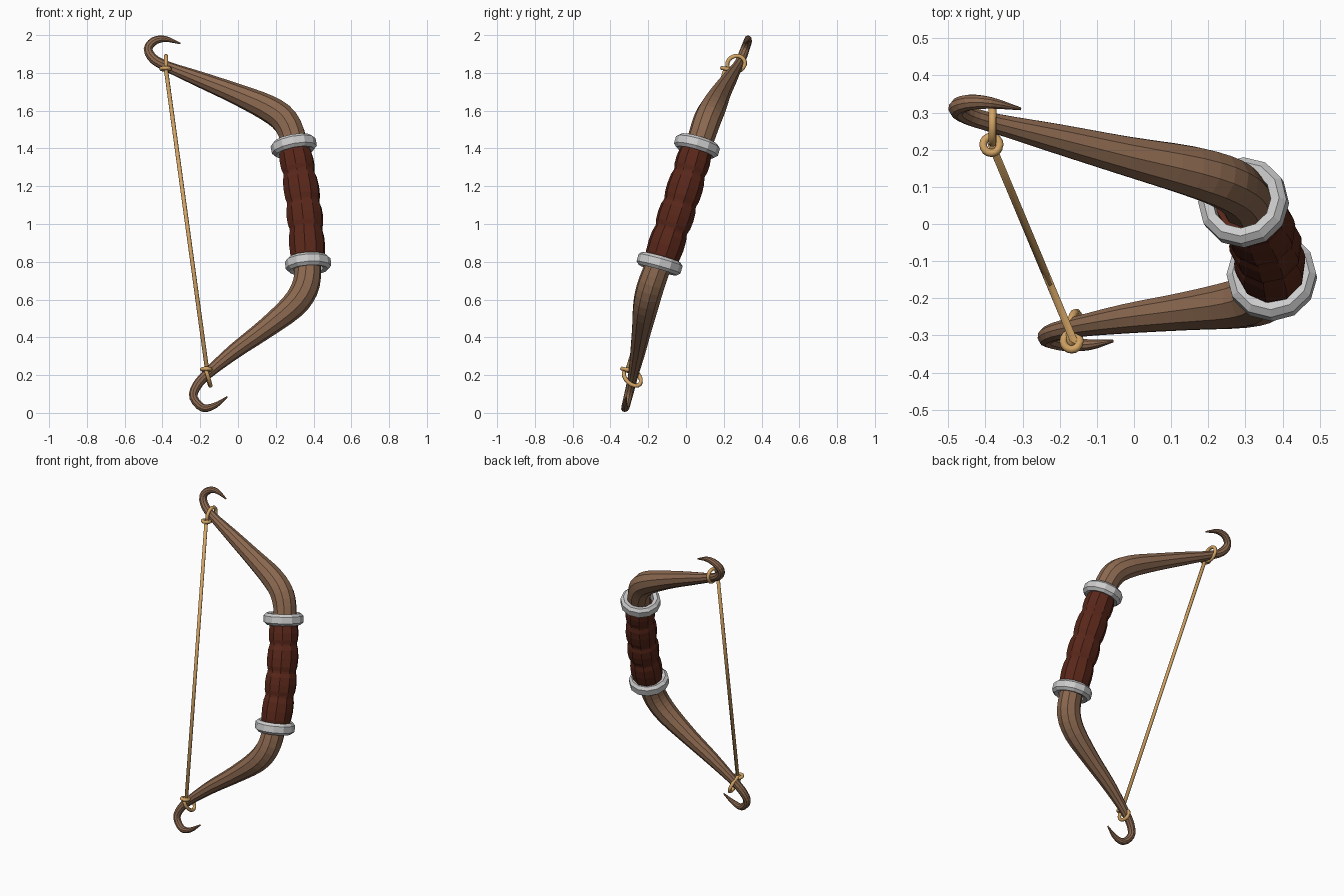
import bpy, bmesh, math
from mathutils import Vector

if "Cube" in bpy.data.objects:
    bpy.data.objects.remove(bpy.data.objects["Cube"])


def material(name, rgb):
    m = bpy.data.materials.new(name)
    m.diffuse_color = (*rgb, 1)
    m.use_nodes = True
    m.node_tree.nodes["Principled BSDF"].inputs["Base Color"].default_value = m.diffuse_color
    return m


wood = material("wood", (0.26, 0.14, 0.08))
leather = material("leather", (0.10, 0.02, 0.01))
rope = material("rope", (0.65, 0.37, 0.13))


def smooth_path(keys, steps):
    """Catmull-Rom through (x, y, z, radius) keys."""
    k = [Vector(p) for p in keys]
    k = [2 * k[0] - k[1]] + k + [2 * k[-1] - k[-2]]
    out = []
    for i in range(1, len(k) - 2):
        a, b, c, d = k[i - 1:i + 3]
        for s in range(steps):
            t = s / steps
            out.append(0.5 * (2 * b + (c - a) * t + (2 * a - 5 * b + 4 * c - d) * t * t
                              + (3 * b - a - 3 * c + d) * t ** 3))
    return out + [k[-2]]


def finish(name, bm, mat, smooth=False):
    bmesh.ops.recalc_face_normals(bm, faces=bm.faces)
    me = bpy.data.meshes.new(name)
    bm.to_mesh(me)
    bm.free()
    for p in me.polygons:
        p.use_smooth = smooth
    if mat:
        me.materials.append(mat)
    ob = bpy.data.objects.new(name, me)
    bpy.context.collection.objects.link(ob)
    return ob


def tube(name, path, sides, mat, closed=False, smooth=False):
    """Sweep a polygon along (x, y, z, radius) points."""
    bm = bmesh.new()
    pts = [Vector(p[:3]) for p in path]
    n = len(pts)
    rings, ref = [], None
    for i, p in enumerate(pts):
        if closed:
            t = pts[(i + 1) % n] - pts[i - 1]
        else:
            t = pts[min(i + 1, n - 1)] - pts[max(i - 1, 0)]
        t.normalize()
        if ref is None:
            ref = t.orthogonal()
        ref = (ref - t * ref.dot(t)).normalized()
        side = t.cross(ref)
        rings.append([bm.verts.new(p + path[i][3] * (ref * math.cos(a) + side * math.sin(a)))
                      for a in (2 * math.pi * j / sides for j in range(sides))])
    for i in range(n if closed else n - 1):
        a, b = rings[i], rings[(i + 1) % n]
        for j in range(sides):
            q = (j + 1) % sides
            bm.faces.new((a[j], a[q], b[q], b[j]))
    if not closed:
        bm.faces.new(rings[0])
        bm.faces.new(rings[-1])
    return finish(name, bm, mat, smooth)


def loop(name, centre, u, v, r=0.011, n=16):
    """Closed elliptical rope loop."""
    c, u, v = Vector(centre), Vector(u), Vector(v)
    path = [(*(c + u * math.cos(a) + v * math.sin(a)), r)
            for a in (2 * math.pi * i / n for i in range(n))]
    return tube(name, path, 8, rope, closed=True, smooth=True)


def collar(name, centre, axis):
    """Hollow metal ring with chamfered rims."""
    bm = bmesh.new()
    profile = [(0.080, -0.030), (0.104, -0.036), (0.121, -0.020),
               (0.121, 0.020), (0.104, 0.036), (0.080, 0.030)]
    vs = [bm.verts.new((r, 0, z)) for r, z in profile]
    es = [bm.edges.new((vs[i], vs[(i + 1) % len(vs)])) for i in range(len(vs))]
    bmesh.ops.spin(bm, geom=vs + es, cent=(0, 0, 0), axis=(0, 0, 1),
                   angle=2 * math.pi, steps=12)
    bmesh.ops.remove_doubles(bm, verts=bm.verts, dist=1e-4)
    m = Vector((0, 0, 1)).rotation_difference(Vector(axis)).to_matrix()
    for v in bm.verts:
        v.co = m @ v.co + Vector(centre)
    return finish(name, bm, None)


# Horn-like limbs ending in hooks
upper = [(0.315, 0.02, 1.30, 0.070), (0.295, 0.075, 1.44, 0.071), (0.25, 0.11, 1.545, 0.074),
         (0.155, 0.142, 1.615, 0.070), (-0.02, 0.183, 1.693, 0.055), (-0.20, 0.228, 1.765, 0.042),
         (-0.37, 0.270, 1.832, 0.028), (-0.445, 0.292, 1.872, 0.026), (-0.476, 0.312, 1.925, 0.024),
         (-0.445, 0.327, 1.968, 0.022), (-0.385, 0.326, 1.980, 0.016), (-0.305, 0.310, 1.955, 0.004)]
lower = [(0.36, -0.10, 0.90, 0.070), (0.370, -0.155, 0.76, 0.071), (0.352, -0.192, 0.655, 0.073),
         (0.285, -0.215, 0.56, 0.068), (0.14, -0.235, 0.442, 0.053), (-0.02, -0.255, 0.325, 0.041),
         (-0.16, -0.278, 0.208, 0.028), (-0.220, -0.293, 0.140, 0.025), (-0.235, -0.308, 0.080, 0.023),
         (-0.185, -0.322, 0.026, 0.021), (-0.120, -0.325, 0.040, 0.015), (-0.057, -0.315, 0.085, 0.004)]
tube("upper_limb", smooth_path(upper, 3), 10, wood)
tube("lower_limb", smooth_path(lower, 3), 10, wood)

# Wrapped grip with four bulging bands
a, mid, b = Vector((0.370, -0.135, 0.80)), Vector((0.346, -0.032, 1.11)), Vector((0.297, 0.057, 1.40))
cuts = [0, 0.27, 0.50, 0.77, 1]
grip = []
for i in range(4):
    for f, dr in ((0.04, -0.006), (0.2, 0.001), (0.5, 0.004), (0.8, 0.001), (0.96, -0.006)):
        t = cuts[i] + (cuts[i + 1] - cuts[i]) * f
        ctrl = 2 * mid - (a + b) / 2
        p = a * (1 - t) ** 2 + ctrl * 2 * t * (1 - t) + b * t * t
        grip.append((*p, 0.091 + 0.024 * t * (1 - t) - 0.006 * t + dr))
tube("grip", grip, 10, leather)

# Metal collars
collar("upper_collar", (0.295, 0.058, 1.413), (-0.19, 0.29, 1))
collar("lower_collar", (0.371, -0.140, 0.790), (-0.07, 0.28, 1))

# Bowstring and its loops
tube("bowstring", [(-0.383, 0.213, 1.83, 0.011), (-0.162, -0.315, 0.215, 0.011)], 8, rope, smooth=True)
loop("upper_limb_loop", (-0.381, 0.265, 1.848), (0, 0.046, -0.005), (0, 0.010, 0.042))
loop("upper_knot", (-0.384, 0.213, 1.822), (0.022, 0, 0), (0, 0.022, -0.004))
loop("lower_limb_loop", (-0.160, -0.284, 0.188), (0, 0.044, -0.008), (-0.014, -0.012, 0.044))
loop("lower_knot", (-0.168, -0.316, 0.230), (0.022, 0, 0), (0, 0.022, -0.004))
